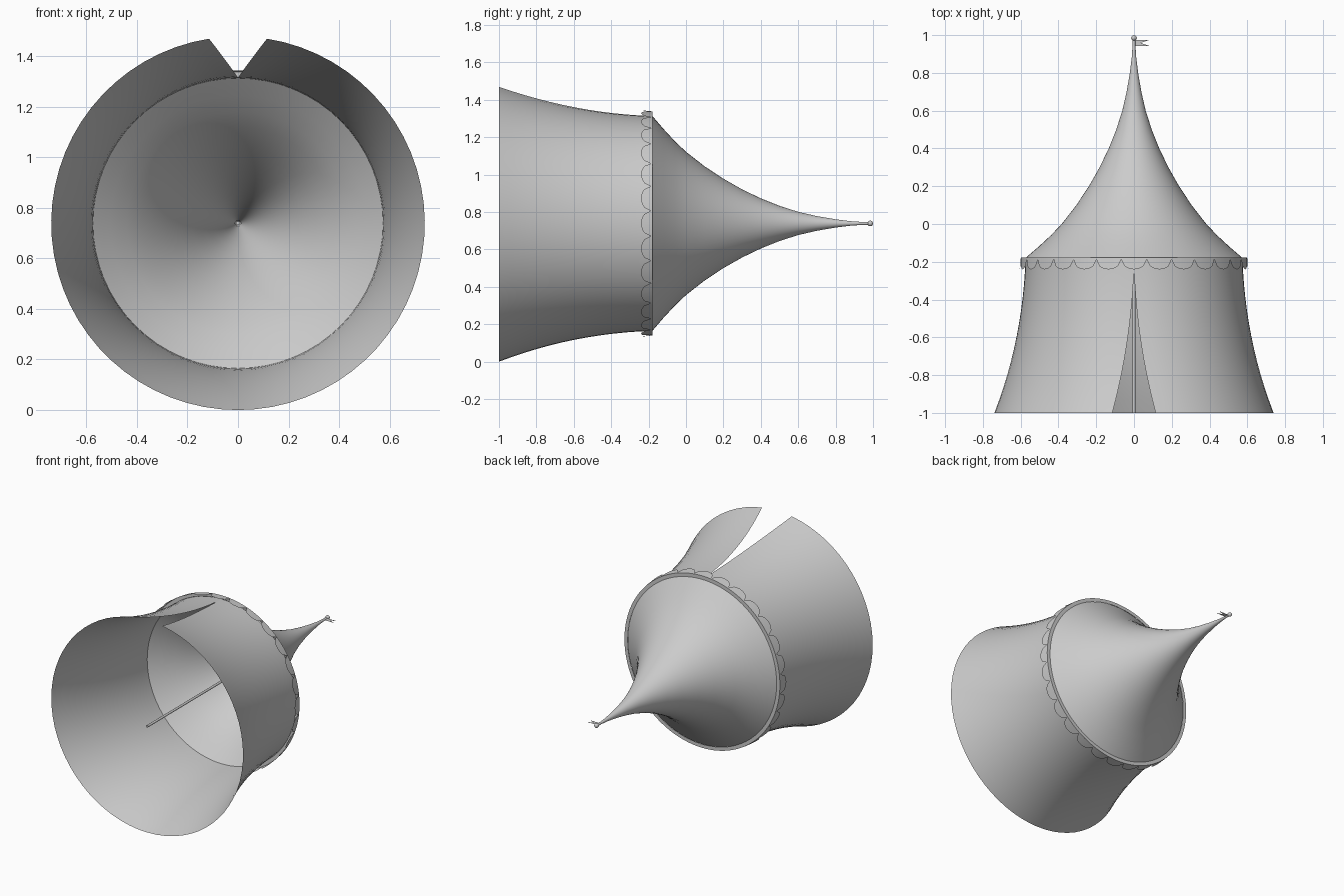
import bpy, bmesh, math
from mathutils import Vector, Matrix

if "Cube" in bpy.data.objects:
    bpy.data.objects.remove(bpy.data.objects["Cube"])

CZ = 0.739          # height of the tent axis, which runs along y
canvas = bpy.data.materials.new("grey canvas")
canvas.diffuse_color = (0.6, 0.6, 0.6, 1)
canvas.use_nodes = True
canvas.node_tree.nodes["Principled BSDF"].inputs["Base Color"].default_value = canvas.diffuse_color


def finish(name, bm, angle=35):
    me = bpy.data.meshes.new(name)
    bm.to_mesh(me)
    bm.free()
    me.materials.append(canvas)
    ob = bpy.data.objects.new(name, me)
    bpy.context.collection.objects.link(ob)
    bpy.ops.object.select_all(action='DESELECT')
    ob.select_set(True)
    bpy.context.view_layer.objects.active = ob
    bpy.ops.object.shade_smooth_by_angle(angle=math.radians(angle))
    return ob


def point(r, a, y):
    # angle a is measured from +z around the tent axis
    return Vector((r * math.sin(a), y, CZ + r * math.cos(a)))


def skin(name, rows, closed):
    bm = bmesh.new()
    grid = [[bm.verts.new(p) for p in row] for row in rows]
    n = len(rows[0])
    for lo, hi in zip(grid, grid[1:]):
        for i in range(n if closed else n - 1):
            j = (i + 1) % n
            bm.faces.new((lo[i], hi[i], hi[j], lo[j]))
    return finish(name, bm)


def ring(r, y, n=64):
    return [point(r, 2 * math.pi * i / n, y) for i in range(n)]


# flared wall with a wedge-shaped doorway on +z
rows, N = [], 64
for k in range(13):
    t = k / 12
    y = -0.18 - 0.82 * t
    r = 0.574 + 0.03 * t + 0.135 * t ** 2.1
    gap = math.asin(max(0, 0.705 * (r - 0.5765)) / r)
    rows.append([point(r, gap + (2 * math.pi - 2 * gap) * i / N, y) for i in range(N + 1)])
skin("wall", rows, False)

# concave pointed roof
profile = [(0.575, -0.18), (0.505, -0.12), (0.44, -0.06), (0.383, 0.0), (0.305, 0.1),
           (0.239, 0.2), (0.182, 0.3), (0.134, 0.4), (0.094, 0.5), (0.062, 0.6),
           (0.039, 0.7), (0.022, 0.8), (0.012, 0.88), (0.008, 0.94)]
skin("roof", [ring(r, y) for r, y in profile], True)

# scalloped valance hanging from a narrow eave
S, D = 28, 8
rows = [[], [], []]
for i in range(S * D):
    a = 2 * math.pi * (i / D - 0.5) / S
    u = 2 * (i % D) / D - 1
    drop = 0.052 * math.sqrt(max(0, 1 - u * u))
    rows[0].append(point(0.574, a, -0.178))
    rows[1].append(point(0.599, a, -0.178))
    rows[2].append(point(0.601 + 0.08 * drop, a, -0.188 - drop))
skin("valance", rows, True)

# centre pole
bm = bmesh.new()
bmesh.ops.create_cone(bm, cap_ends=True, segments=12, radius1=0.008, radius2=0.008, depth=1.985,
                      matrix=Matrix.Translation((0, -0.0075, CZ)) @ Matrix.Rotation(math.pi / 2, 4, 'X'))
finish("centre_pole", bm)

# ball finial
bm = bmesh.new()
bmesh.ops.create_uvsphere(bm, u_segments=16, v_segments=10, radius=0.015,
                          matrix=Matrix.Translation((0, 0.985, CZ)))
finish("finial", bm)

# swallow-tailed pennant
bm = bmesh.new()
v = [bm.verts.new((x, y, CZ)) for x, y in
     [(0.006, 0.943), (0.082, 0.943), (0.035, 0.959), (0.082, 0.975), (0.006, 0.975), (0.006, 0.959)]]
bm.faces.new((v[0], v[1], v[2], v[5]))
bm.faces.new((v[5], v[2], v[3], v[4]))
finish("pennant", bm)
